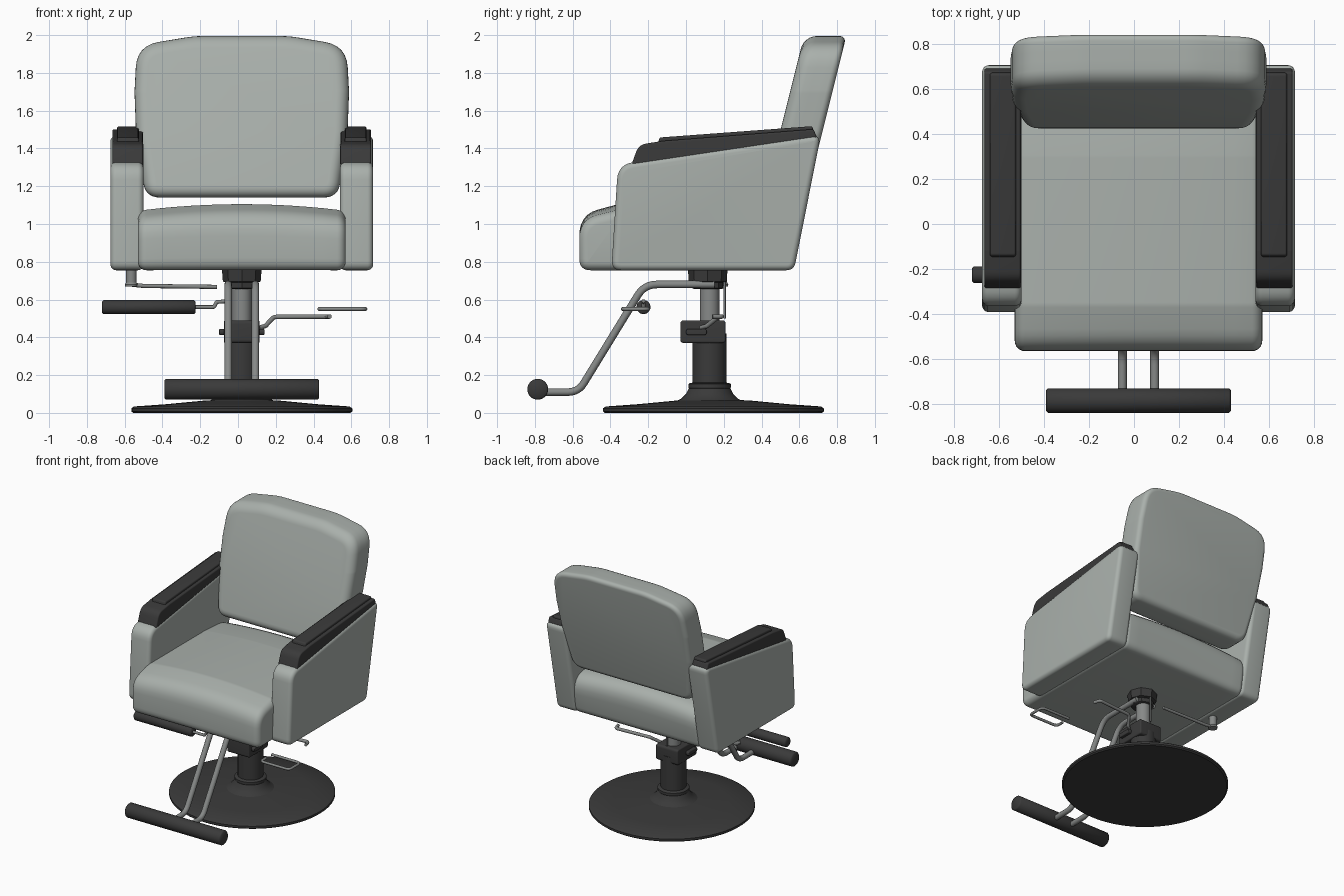
import bpy, bmesh, math
from mathutils import Vector as V

if "Cube" in bpy.data.objects:
    bpy.data.objects.remove(bpy.data.objects["Cube"])

CX = 0.02  # chair centre line


def material(name, c):
    m = bpy.data.materials.new(name)
    m.diffuse_color = (*c, 1)
    m.use_nodes = True
    m.node_tree.nodes["Principled BSDF"].inputs["Base Color"].default_value = m.diffuse_color
    return m


SAGE = material("sage_upholstery", (0.40, 0.435, 0.41))
DARK = material("dark_plastic", (0.042, 0.042, 0.042))
STEEL = material("grey_steel", (0.24, 0.25, 0.245))


def rounded(pts, closed=True, n=6):
    """Points given as (coords..., radius); returns the path with rounded corners."""
    P = [V(p[:-1]).to_3d() if len(p) == 3 else V(p[:-1]) for p in pts]
    out, N = [], len(P)
    for i, p in enumerate(P):
        if not closed and i in (0, N - 1):
            out.append(p)
            continue
        a, b = P[i - 1] - p, P[(i + 1) % N] - p
        half = a.angle(b) / 2
        t = min(pts[i][-1] / max(math.tan(half), 0.01), 0.48 * a.length, 0.48 * b.length)
        s, e = p + a.normalized() * t, p + b.normalized() * t
        for k in range(n + 1):
            u = k / n
            out.append(s * (1 - u) ** 2 + p * 2 * u * (1 - u) + e * u * u)
    return out


def finish(ob, mat, angle=35):
    ob.data.materials.clear()
    ob.data.materials.append(mat)
    bpy.ops.object.select_all(action='DESELECT')
    ob.select_set(True)
    bpy.context.view_layer.objects.active = ob
    bpy.ops.object.shade_smooth_by_angle(angle=math.radians(angle))
    return ob


def mesh_from_rings(name, rings, mat, angle=35):
    bm = bmesh.new()
    R = [[bm.verts.new(p) for p in r] for r in rings]
    n = len(R[0])
    for a, b in zip(R, R[1:]):
        for i in range(n):
            bm.faces.new((a[i], a[(i + 1) % n], b[(i + 1) % n], b[i]))
    bm.faces.new(R[0])
    bm.faces.new(R[-1])
    bmesh.ops.recalc_face_normals(bm, faces=bm.faces)
    me = bpy.data.meshes.new(name)
    bm.to_mesh(me)
    bm.free()
    ob = bpy.data.objects.new(name, me)
    bpy.context.collection.objects.link(ob)
    return finish(ob, mat, angle)


def pillow(name, outline, w0, w1, r0, r1, place, mat, mids=1):
    """Padded slab: outline in (u, v), thick from w0 to w1, with rounded rims r0 and r1."""
    P = rounded(outline)
    n = len(P)
    area = sum(P[i - 1].x * P[i].y - P[i].x * P[i - 1].y for i in range(n))
    normals = []
    for i in range(n):
        d = (P[(i + 1) % n] - P[i - 1]).normalized()
        normals.append(V((-d.y, d.x, 0)) * (1 if area > 0 else -1))
    arc = [k / 6 * math.pi / 2 for k in range(7)]
    prof = [(w0 + r0 * (1 - math.sin(a)), r0 * (1 - math.cos(a))) for a in reversed(arc)]
    lo, hi = w0 + r0, w1 - r1
    prof += [(lo + (hi - lo) * k / (mids + 1), 0) for k in range(1, mids + 1)]
    prof += [(w1 - r1 * (1 - math.sin(a)), r1 * (1 - math.cos(a))) for a in arc]
    rings = []
    for w, ins in prof:
        q = [p + m * ins for p, m in zip(P, normals)]
        rings.append([place(p.x, p.y, w) for p in q])
    return mesh_from_rings(name, rings, mat)


def lathe(name, prof, cx, cy, mat, n=64):
    rings = [[(cx + r * math.cos(2 * math.pi * i / n), cy + r * math.sin(2 * math.pi * i / n), z)
              for i in range(n)] for r, z in prof]
    return mesh_from_rings(name, rings, mat, 30)


def tube(name, pts, rad, mat):
    P = rounded(pts, closed=False)
    cu = bpy.data.curves.new(name, 'CURVE')
    cu.dimensions = '3D'
    cu.bevel_depth = rad
    cu.bevel_resolution = 4
    cu.use_fill_caps = True
    sp = cu.splines.new('POLY')
    sp.points.add(len(P) - 1)
    for s, p in zip(sp.points, P):
        s.co = (*p, 1)
    ob = bpy.data.objects.new(name, cu)
    bpy.context.collection.objects.link(ob)
    bpy.ops.object.select_all(action='DESELECT')
    ob.select_set(True)
    bpy.context.view_layer.objects.active = ob
    bpy.ops.object.convert(target='MESH')
    return finish(bpy.context.view_layer.objects.active, mat, 40)


def roll(name, x0, x1, y, z, r):
    """Padded foot roller along x with softened ends."""
    e = 0.008
    rings = [[(x, y + q * math.cos(i * math.pi / 20), z + q * math.sin(i * math.pi / 20))
              for i in range(40)] for x, q in ((x0, r - e), (x0 + e, r), (x1 - e, r), (x1, r - e))]
    return mesh_from_rings(name, rings, DARK, 50)


# Seat cushion, crowned across its width
def seat_place(y, z, w):
    crown = 0.035 * (1 - (w / 0.55) ** 2) * max(0, (z - 0.75) / 0.32)
    return (CX + w, y, z + crown)


pillow("seat", [(-0.565, 0.755, 0.06), (-0.565, 1.02, 0.13), (-0.36, 1.07, 0.1), (0.3, 1.07, 0.2),
                (0.62, 1.05, 0.16), (0.57, 0.755, 0.06)],
       -0.55, 0.55, 0.045, 0.045, seat_place, SAGE, 12)

# Reclined backrest
pillow("backrest", [(-0.51, 1.14, 0.09), (-0.56, 1.48, 0.2), (-0.568, 1.7, 0.2), (-0.555, 1.945, 0.17),
                    (-0.25, 1.995, 0.6), (0.25, 1.995, 0.6), (0.555, 1.945, 0.17), (0.568, 1.7, 0.2),
                    (0.56, 1.48, 0.2), (0.51, 1.14, 0.09)],
       -0.114, 0.11, 0.065, 0.035,
       lambda x, z, w: (CX + x, 0.525 + (z - 1.14) * 0.25 + w, z), SAGE, 2)

# Arm panels, armrests and raised arm pads on both sides
for side, s in (("left", -1), ("right", 1)):
    put = lambda y, z, w, s=s: (CX + s * w, y, z)
    pillow(side + "_arm_panel", [(-0.395, 0.755, 0.05), (-0.36, 1.315, 0.1), (0.715, 1.475, 0.04),
                                 (0.572, 0.755, 0.05)], 0.52, 0.695, 0.03, 0.03, put, SAGE)
    pillow(side + "_armrest", [(-0.29, 1.31, 0.012), (-0.25, 1.42, 0.07), (-0.12, 1.44, 0.05),
                               (0.675, 1.502, 0.015), (0.695, 1.455, 0.012)],
           0.523, 0.685, 0.01, 0.01, put, DARK)
    pillow(side + "_arm_pad", [(-0.15, 1.42, 0.01), (-0.14, 1.458, 0.015), (0.67, 1.518, 0.015),
                               (0.675, 1.48, 0.01)], 0.545, 0.66, 0.01, 0.01, put, DARK)

# Round base, pump column, piston and seat mount
lathe("base_disc", [(0.575, 0), (0.585, 0.008), (0.585, 0.024), (0.57, 0.034), (0.4, 0.046),
                    (0.2, 0.065), (0.1, 0.07)], CX, 0.145, DARK, 96)
CY = 0.125
lathe("pump_column", [(0.18, 0.06), (0.15, 0.075), (0.125, 0.1), (0.11, 0.13), (0.113, 0.135),
                      (0.113, 0.152), (0.105, 0.158), (0.09, 0.16), (0.09, 0.42)], CX, CY, DARK)
lathe("piston", [(0.052, 0.4), (0.052, 0.7)], CX, CY, STEEL, 32)
lathe("seat_mount", [(0.07, 0.655), (0.08, 0.66), (0.08, 0.69), (0.1, 0.695), (0.105, 0.76)],
      CX, 0.115, DARK, 8)
pillow("pump_housing", [(-0.03, 0.37, 0.02), (-0.03, 0.49, 0.02), (0.21, 0.49, 0.02), (0.21, 0.37, 0.02)],
       -0.095, 0.095, 0.01, 0.01, lambda y, z, w: (CX + w, y, z), DARK)
pillow("pedal_pivot", [(0.0, 0.412, 0.02), (0.0, 0.445, 0.02), (0.11, 0.445, 0.02), (0.11, 0.412, 0.02)],
       -0.12, 0.12, 0.006, 0.006, lambda y, z, w: (CX + w, y, z), DARK)
tube("lock_rod", [(CX, 0.205, 0.5, 0), (CX, 0.205, 0.72, 0)], 0.006, STEEL)

# Main footrest: two bent tubes and a roller
for side, s in (("left", -1), ("right", 1)):
    x = CX + s * 0.072
    tube(side + "_footrest_tube", [(x, 0.15, 0.68, 0), (x, -0.22, 0.68, 0.12), (x, -0.57, 0.11, 0.1),
                                   (x, -0.79, 0.11, 0)], 0.02, STEEL)
roll("footrest_roller", -0.39, 0.43, -0.785, 0.125, 0.055)

# Side roller with cranked rod
roll("side_roller", -0.72, -0.225, -0.225, 0.56, 0.037)
tube("side_roller_rod", [(-0.24, -0.225, 0.56, 0), (-0.125, -0.225, 0.56, 0.015),
                         (-0.115, -0.225, 0.587, 0.015), (-0.05, -0.225, 0.592, 0)], 0.01, STEEL)

# Pump lever, recline lever and wire loop
tube("pump_lever", [(0.11, 0.08, 0.45, 0), (0.145, 0.11, 0.46, 0.02), (0.19, 0.17, 0.508, 0.03),
                    (0.47, 0.19, 0.51, 0.02), (0.485, 0.14, 0.51, 0)], 0.012, STEEL)
tube("recline_lever", [(-0.11, 0.19, 0.667, 0), (-0.5, 0.19, 0.672, 0.02), (-0.57, 0.19, 0.68, 0)],
     0.011, STEEL)
lathe("recline_knob", [(0.032, 0.668), (0.034, 0.68), (0.028, 0.69), (0.028, 0.76)], -0.565, 0.19, STEEL, 24)
tube("wire_loop", [(0.43, -0.2, 0.55, 0), (0.675, -0.2, 0.55, 0.03), (0.675, -0.335, 0.55, 0.03),
                   (0.43, -0.335, 0.55, 0.03), (0.43, -0.27, 0.55, 0)], 0.01, STEEL)
